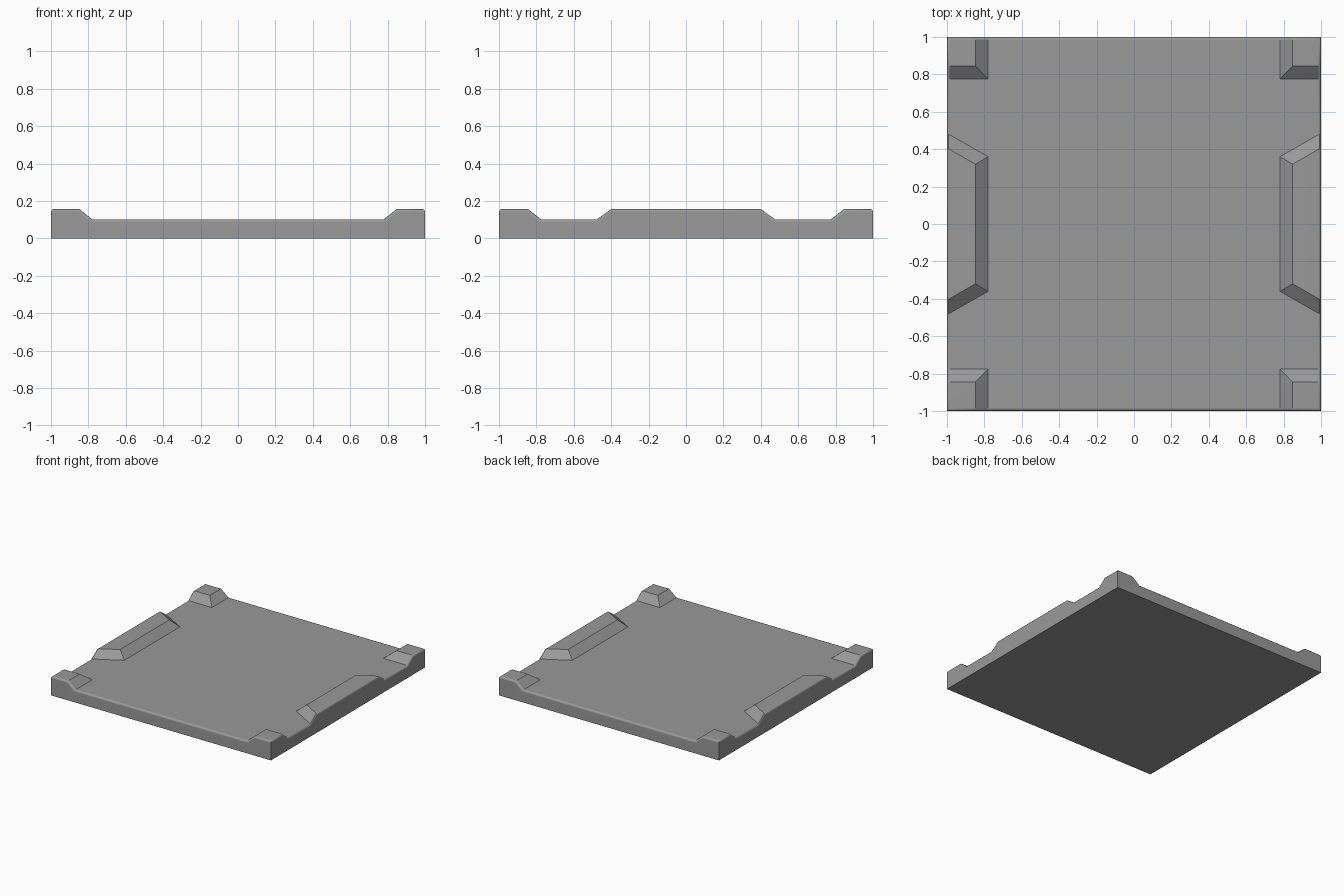
import bpy, bmesh, math

if "Cube" in bpy.data.objects:
    bpy.data.objects.remove(bpy.data.objects["Cube"])

LOW, HIGH = 0.102, 0.157
# Plan points of one quarter of the top surface
P = {
    'O': (0, 0, LOW), 'P': (0, 1, LOW),
    # corner block: foot, then crown
    'A': (0.78, 1, LOW), 'B': (0.78, 0.775, LOW), 'C': (1, 0.775, LOW),
    'D': (0.848, 1, HIGH), 'E': (0.848, 0.845, HIGH), 'F': (1, 0.845, HIGH), 'G': (1, 1, HIGH),
    # side block: foot, then crown
    'H': (0.78, 0, LOW), 'I': (0.78, 0.36, LOW), 'J': (1, 0.485, LOW),
    'K': (0.848, 0, HIGH), 'L': (0.848, 0.32, HIGH), 'M': (1, 0.407, HIGH), 'N': (1, 0, HIGH),
}
FACES = ["OHIJCBAP", "ABED", "BCFE", "DEFG", "HKLI", "ILMJ", "KNML"]

bm = bmesh.new()
# Top surface, mirrored into four quarters
for sx in (1, -1):
    for sy in (1, -1):
        v = {k: bm.verts.new((x * sx, y * sy, z)) for k, (x, y, z) in P.items()}
        for f in FACES:
            bm.faces.new([v[k] for k in f])
bmesh.ops.remove_doubles(bm, verts=bm.verts, dist=1e-4)
bmesh.ops.dissolve_limit(bm, angle_limit=0.01, verts=bm.verts, edges=bm.edges)

# Outer walls and flat underside
rim = [e for e in bm.edges if e.is_boundary]
for x in bmesh.ops.extrude_edge_only(bm, edges=rim)['geom']:
    if isinstance(x, bmesh.types.BMVert):
        x.co.z = 0
bmesh.ops.holes_fill(bm, edges=[e for e in bm.edges if e.is_boundary], sides=0)
bmesh.ops.recalc_face_normals(bm, faces=bm.faces)


# Softened top rim
def on_rim(e):
    a, b = (v.co for v in e.verts)
    return min(a.z, b.z) > 0.05 and any(
        abs(a[i]) > 0.999 and abs(a[i] - b[i]) < 1e-4 for i in (0, 1))


bmesh.ops.bevel(bm, geom=[e for e in bm.edges if on_rim(e)], offset=0.016,
                offset_type='OFFSET', segments=3, profile=0.5, affect='EDGES')
bmesh.ops.recalc_face_normals(bm, faces=bm.faces)

me = bpy.data.meshes.new("floor_tile")
bm.to_mesh(me)
bm.free()
tile = bpy.data.objects.new("floor_tile", me)
bpy.context.collection.objects.link(tile)

# Dark grey finish
mat = bpy.data.materials.new("dark_grey")
mat.diffuse_color = (0.32, 0.32, 0.32, 1)
mat.use_nodes = True
mat.node_tree.nodes["Principled BSDF"].inputs["Base Color"].default_value = mat.diffuse_color
me.materials.append(mat)

# Smooth rim, large faces kept flat
bpy.context.view_layer.objects.active = tile
tile.select_set(True)
bpy.ops.object.shade_smooth_by_angle(angle=math.radians(35))
wn = tile.modifiers.new("flat_faces", 'WEIGHTED_NORMAL')
wn.keep_sharp = True
